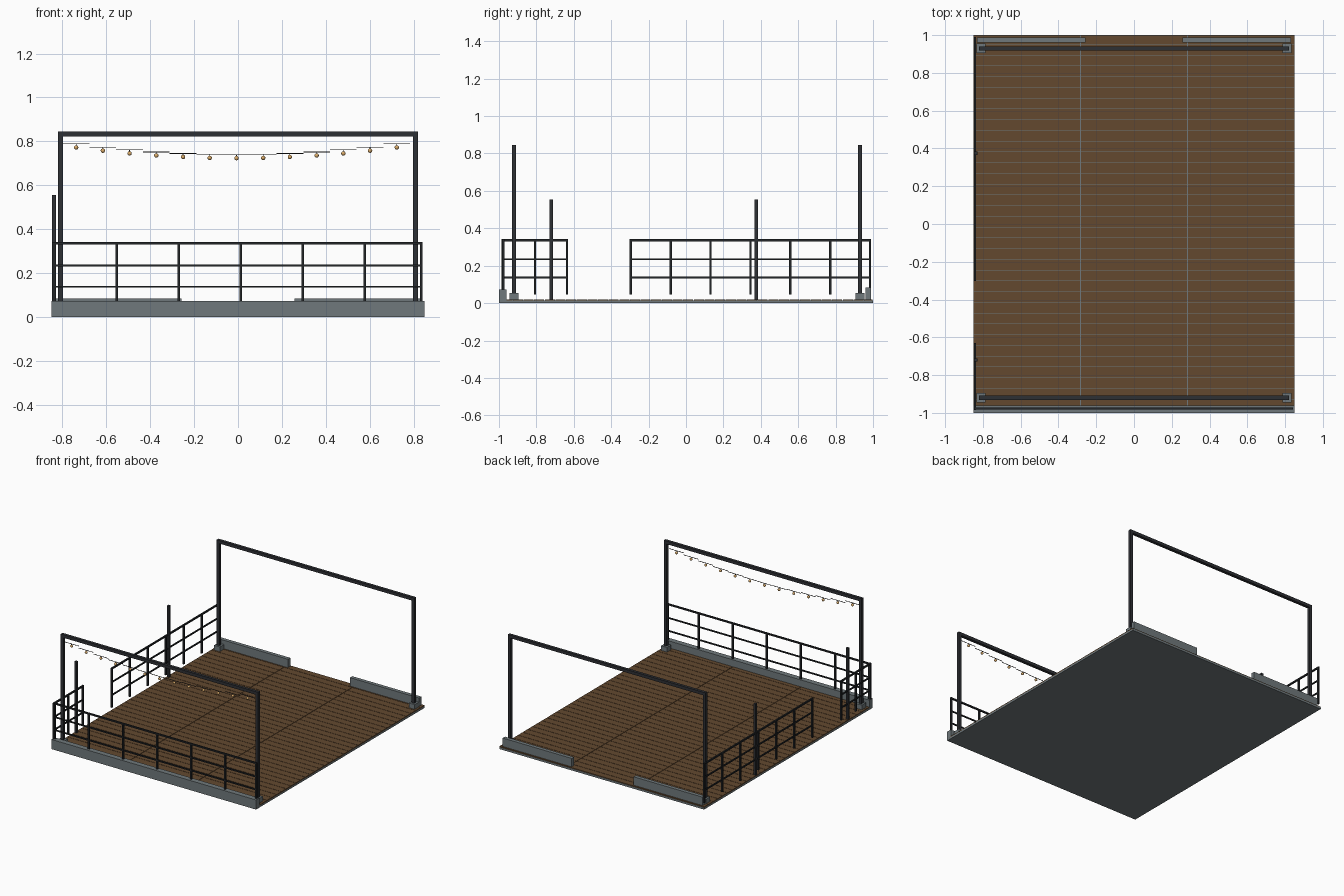
import bpy, bmesh, math
from mathutils import Matrix, Vector

if "Cube" in bpy.data.objects:
    bpy.data.objects.remove(bpy.data.objects["Cube"])


def material(name, rgb):
    m = bpy.data.materials.new(name)
    m.diffuse_color = (*rgb, 1)
    m.use_nodes = True
    m.node_tree.nodes["Principled BSDF"].inputs["Base Color"].default_value = m.diffuse_color
    return m


GREY = material("concrete grey", (0.16, 0.19, 0.20))
WOOD = material("deck brown", (0.125, 0.066, 0.028))
STEEL = material("frame charcoal", (0.027, 0.029, 0.034))
RAIL = material("rail black", (0.017, 0.019, 0.022))
WIRE = material("wire black", (0.02, 0.02, 0.02))
BULB = material("warm bulb", (0.72, 0.42, 0.15))


def boxes(name, mat, items):
    """One object from (x0, x1, y0, y1, z0, z1) boxes."""
    bm = bmesh.new()
    for x0, x1, y0, y1, z0, z1 in items:
        mtx = Matrix.Translation(((x0 + x1) / 2, (y0 + y1) / 2, (z0 + z1) / 2)) \
            @ Matrix.Diagonal((x1 - x0, y1 - y0, z1 - z0, 1))
        bmesh.ops.create_cube(bm, size=1, matrix=mtx)
    return finish(name, mat, bm)


def finish(name, mat, bm):
    me = bpy.data.meshes.new(name)
    bm.to_mesh(me)
    bm.free()
    me.materials.append(mat)
    ob = bpy.data.objects.new(name, me)
    bpy.context.collection.objects.link(ob)
    return ob


# Base slab and curbs
boxes("base_slab", GREY, [(-0.85, 0.85, -1, 1, 0, 0.014)])
boxes("front_curb", GREY, [(-0.85, 0.85, -1, -0.96, 0.014, 0.072)])
boxes("back_curbs", GREY, [(-0.83, -0.257, 0.96, 0.988, 0.014, 0.083),
                           (0.257, 0.83, 0.96, 0.988, 0.014, 0.083)])

# Deck boards in three columns with narrow gaps
PITCH, GAP = 0.0569, 0.003
planks = []
for c in range(3):
    x0 = -0.85 + c * 1.7 / 3
    x1 = x0 + 1.7 / 3
    for k in range(36):
        y0 = max(-0.984 + (k - 1) * PITCH + GAP / 2, -0.998)
        y1 = min(-0.984 + k * PITCH - GAP / 2, 0.998)
        if y1 - y0 > 0.004:
            planks.append((x0 + (0.0015 if c else 0), x1 - (0.0015 if c < 2 else 0),
                           y0, y1, 0.012, 0.02))
boxes("deck_boards", WOOD, planks)

# Portal frames with grey shoes
for label, y in (("front", -0.92), ("back", 0.93)):
    h = 0.011
    parts = [(-0.82, 0.82, y - h, y + h, 0.822, 0.845)]
    shoes = []
    for s in (-1, 1):
        x = s * 0.809
        parts.append((x - h, x + h, y - h, y + h, 0.02, 0.822))
        shoes.append((x - 0.024, x + 0.024, y - 0.025, y + 0.025, 0.018, 0.055))
    boxes(label + "_portal", STEEL, parts)
    boxes(label + "_portal_shoes", GREY, shoes)

# Tall side poles
boxes("side_poles", STEEL, [(-0.847, -0.829, y - 0.009, y + 0.009, 0.018, 0.555)
                            for y in (-0.72, 0.375)])


def railing(name, axis, fixed, a, b, stations, z0):
    """Posts at the stations and three rails from a to b."""
    def bar(u0, u1, r, lo, hi):
        if axis == "x":
            return (u0, u1, fixed - r, fixed + r, lo, hi)
        return (fixed - r, fixed + r, u0, u1, lo, hi)
    out = [bar(u - 0.006, u + 0.006, 0.006, z0, 0.333) for u in stations]
    for z, r in ((0.336, 0.0055), (0.234, 0.0045), (0.137, 0.0045)):
        out.append(bar(a - 0.006, b + 0.006, r, z - r, z + r))
    boxes(name, RAIL, out)


railing("front_railing", "x", -0.977, -0.835, 0.835,
        [-0.836 + 0.2828 * i for i in range(6)] + [0.835], 0.07)
railing("left_railing_short", "y", -0.842, -0.98, -0.636, [-0.98, -0.808, -0.636], 0.045)
railing("left_railing_long", "y", -0.842, -0.295, 0.984,
        [-0.295 + 0.2132 * i for i in range(7)], 0.045)

# String lights: sagging wire pieces with a bulb under each
N, STEP = 13, 0.1218
wire, bm = [], bmesh.new()
for i in range(N):
    x = (i - 6) * STEP - 0.007
    z = 0.739 + 0.049 * ((i - 6) / 6) ** 2
    wire.append((x - STEP / 2, x + STEP / 2, -0.9215, -0.9185, z - 0.0015, z + 0.0015))
    wire.append((x - 0.0015, x + 0.0015, -0.9215, -0.9185, z - 0.008, z))
    bmesh.ops.create_uvsphere(bm, u_segments=12, v_segments=8, radius=0.01,
                              matrix=Matrix.Translation((x, -0.92, z - 0.016)))
for f in bm.faces:
    f.smooth = True
boxes("light_wire", WIRE, wire)
finish("light_bulbs", BULB, bm)
